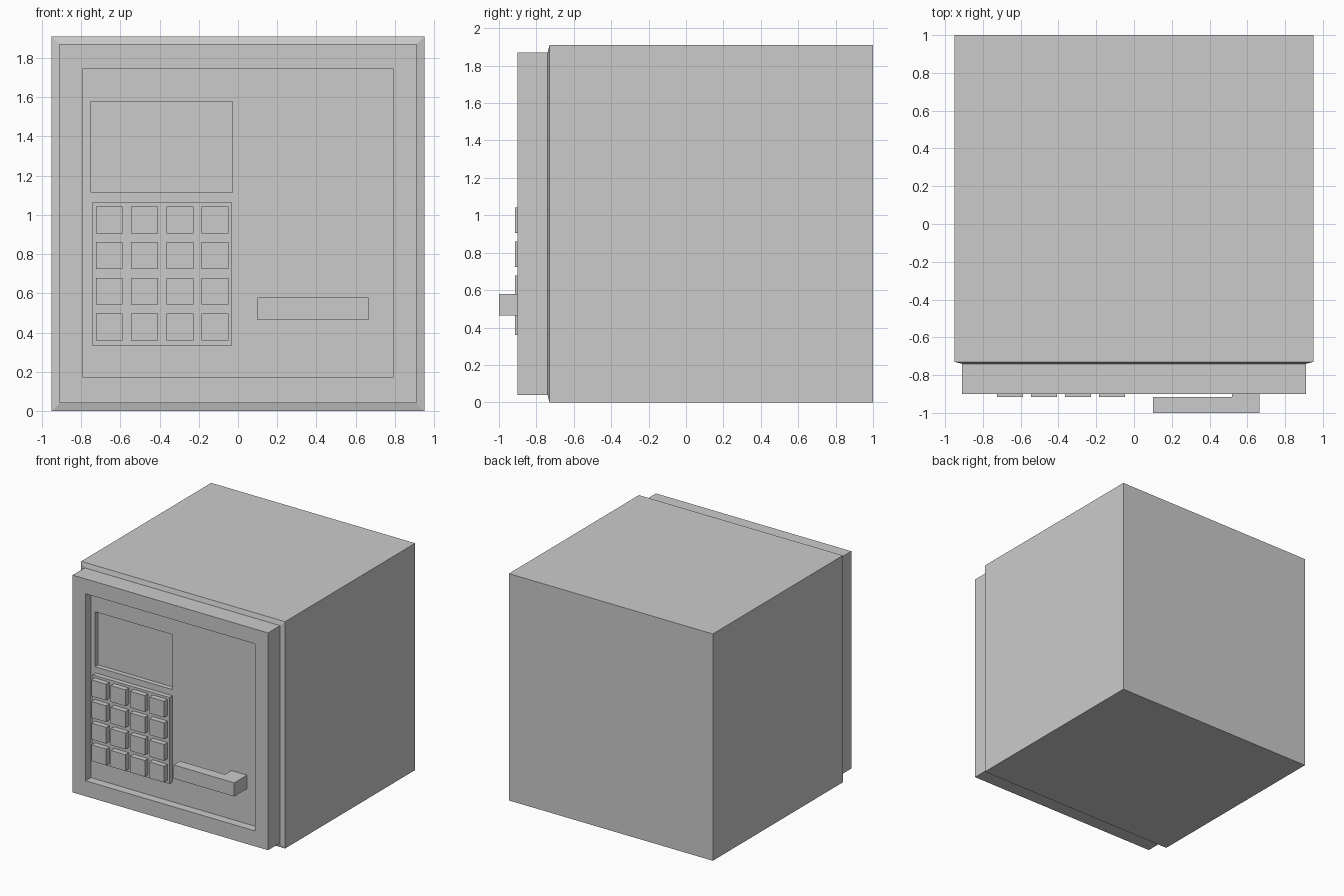
import bpy, bmesh

if "Cube" in bpy.data.objects:
    bpy.data.objects.remove(bpy.data.objects["Cube"])


def make_object(name, bm):
    bmesh.ops.recalc_face_normals(bm, faces=bm.faces[:])
    mesh = bpy.data.meshes.new(name)
    bm.to_mesh(mesh)
    bm.free()
    obj = bpy.data.objects.new(name, mesh)
    bpy.context.collection.objects.link(obj)
    return obj


def nested_rectangles(name, rings):
    """Join a chain of rectangles (x0, x1, z0, z1, y) and cap both ends."""
    bm = bmesh.new()
    loops = [[bm.verts.new((x, y, z)) for x, z in
              ((x0, z0), (x1, z0), (x1, z1), (x0, z1))]
             for x0, x1, z0, z1, y in rings]
    for a, b in zip(loops, loops[1:]):
        for i in range(4):
            j = (i + 1) % 4
            bm.faces.new((a[i], a[j], b[j], b[i]))
    bm.faces.new(loops[0])
    bm.faces.new(loops[-1])
    return make_object(name, bm)


def box(name, x0, x1, y0, y1, z0, z1):
    return nested_rectangles(name, [(x0, x1, z0, z1, y1), (x0, x1, z0, z1, y0)])


# Safe body, stepped door, door recess and display pocket
nested_rectangles("safe_body_and_door", [
    (-0.95, 0.95, 0.0, 1.91, 1.0),
    (-0.95, 0.95, 0.0, 1.91, -0.73),
    (-0.91, 0.91, 0.04, 1.87, -0.74),
    (-0.91, 0.91, 0.04, 1.87, -0.90),
    (-0.79, 0.79, 0.17, 1.745, -0.90),
    (-0.79, 0.79, 0.17, 1.745, -0.83),
    (-0.75, -0.027, 1.115, 1.577, -0.83),
    (-0.75, -0.027, 1.115, 1.577, -0.79),
])

# Keypad plate
box("keypad_plate", -0.745, -0.03, -0.87, -0.825, 0.335, 1.063)

# Four by four keys
for row in range(4):
    for col in range(4):
        x = -0.725 + col * 0.18
        z = 0.36 + row * 0.182
        box(f"key_{row}_{col}", x, x + 0.137, -0.915, -0.865, z, z + 0.137)

# L-shaped handle: bar and mounting post from one outline
outline = [(0.10, -1.0), (0.665, -1.0), (0.665, -0.825),
           (0.52, -0.825), (0.52, -0.915), (0.10, -0.915)]
bm = bmesh.new()
face = bm.faces.new([bm.verts.new((x, y, 0.465)) for x, y in outline])
extruded = bmesh.ops.extrude_face_region(bm, geom=[face])["geom"]
bmesh.ops.translate(bm, vec=(0, 0, 0.115),
                    verts=[v for v in extruded if isinstance(v, bmesh.types.BMVert)])
make_object("door_handle", bm)
